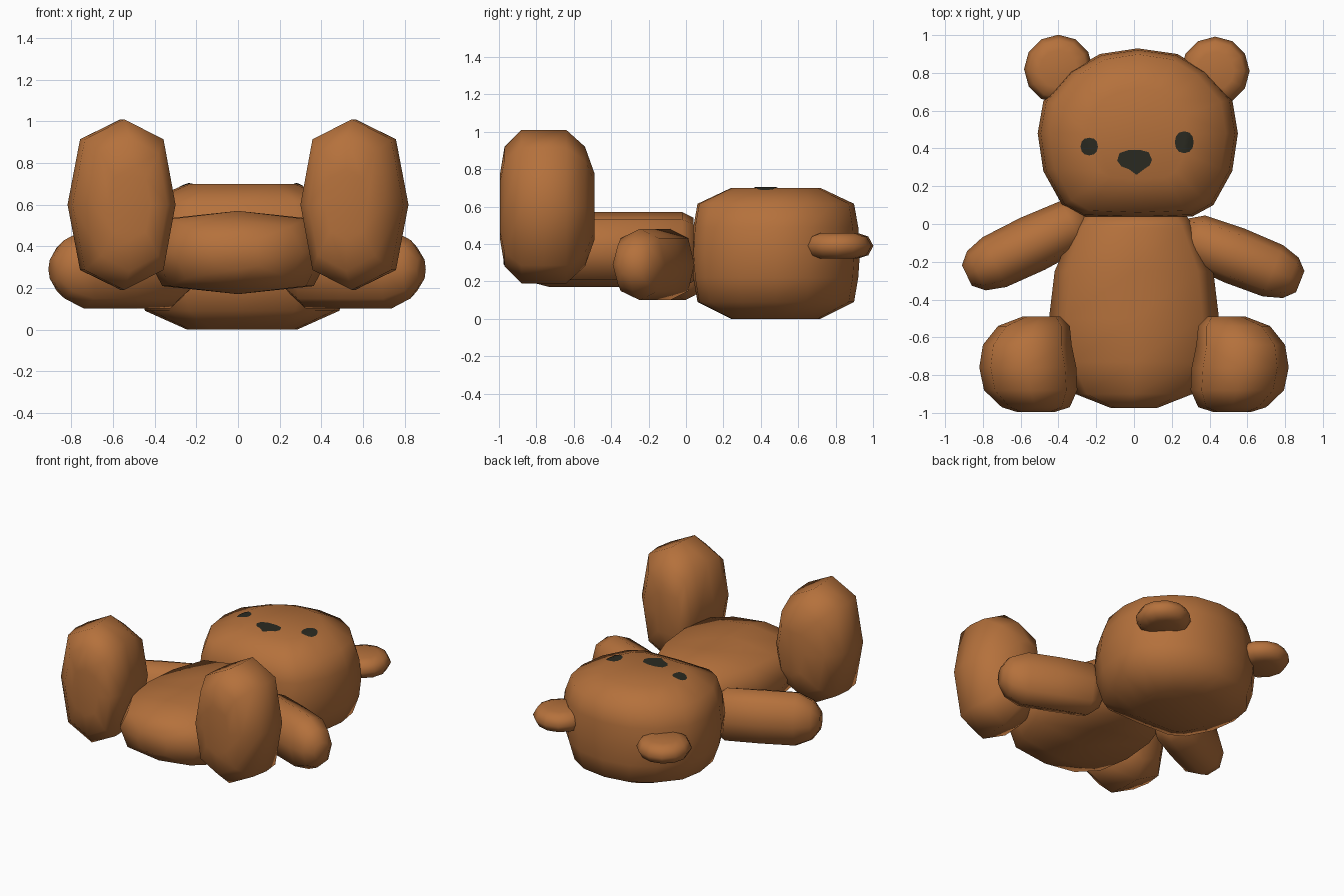
import bpy, bmesh, math
from mathutils import Vector
from mathutils.bvhtree import BVHTree

if "Cube" in bpy.data.objects:
    bpy.data.objects.remove(bpy.data.objects["Cube"])


def material(name, rgb):
    m = bpy.data.materials.new(name)
    m.diffuse_color = (*rgb, 1)
    m.use_nodes = True
    m.node_tree.nodes["Principled BSDF"].inputs["Base Color"].default_value = m.diffuse_color
    return m


BROWN = material("brown_fur", (0.46, 0.165, 0.045))
DARK = material("dark_features", (0.023, 0.023, 0.015))


def section(n, e):
    """Unit superellipse with n points; smaller e is boxier."""
    pts = []
    for i in range(n):
        a = 2 * math.pi * i / n
        c, s = round(math.cos(a), 6), round(math.sin(a), 6)
        pts.append((math.copysign(abs(c) ** e, c), math.copysign(abs(s) ** e, s)))
    return pts


def finish(name, bm, mat):
    bmesh.ops.recalc_face_normals(bm, faces=bm.faces)
    for f in bm.faces:
        f.smooth = True
    me = bpy.data.meshes.new(name)
    bm.to_mesh(me)
    bm.free()
    me.materials.append(mat)
    ob = bpy.data.objects.new(name, me)
    bpy.context.collection.objects.link(ob)
    return ob


def loft(name, rings, mat=BROWN):
    """Skin a list of equal-length point rings and cap both ends."""
    bm = bmesh.new()
    vs = [[bm.verts.new(p) for p in r] for r in rings]
    n = len(rings[0])
    for a, b in zip(vs, vs[1:]):
        for i in range(n):
            j = (i + 1) % n
            bm.faces.new((a[i], a[j], b[j], b[i]))
    bm.faces.new(vs[0])
    bm.faces.new(vs[-1])
    return finish(name, bm, mat)


# Head: rounded outline, layered from back to face
outline = [(0.02, .93), (-.18, .90), (-.34, .81), (-.48, .65), (-.51, .48), (-.48, .28),
           (-.38, .10), (-.27, .04), (0.02, .03), (.31, .04), (.42, .10), (.52, .28),
           (.55, .48), (.52, .66), (.38, .81), (.23, .90)]
layers = [(0, .50, .53), (.09, .88, .93), (.22, .97, .98), (.355, 1, 1),
          (.49, .97, .98), (.615, .88, .93), (.70, .50, .53)]
head = loft("head", [[(.02 + (x - .02) * sx, .48 + (y - .48) * sy, z) for x, y in outline]
                     for z, sx, sy in layers])

# Body: rings along y
body = [(.04, .28, .17, .37), (-.02, .32, .20, .37), (-.25, .42, .20, .37), (-.5, .45, .20, .37),
        (-.73, .405, .20, .37), (-.90, .31, .155, .37), (-.975, .12, .08, .37)]
loft("body", [[(w * u, y, zc + h * v) for u, v in section(8, .62)] for y, w, h, zc in body])

# Legs: upright soles, rings along y (y, centre x, half width, half height)
leg = [(-.995, .52, .10, .17), (-.97, .52, .18, .32), (-.88, .547, .247, .41), (-.76, .562, .257, .41),
       (-.64, .565, .235, .41), (-.54, .53, .19, .32), (-.49, .49, .10, .18)]
for side, s in (("left", -1), ("right", 1)):
    loft(side + "_leg", [[(s * (c + w * u), y, .60 + h * v) for u, v in section(8, .77)]
                         for y, c, w, h in leg])

# Arms: blunt capsules between two points (fraction, half width, half height)
arm = [(0, .09, .12), (.12, .14, .19), (.45, .152, .19), (.77, .146, .19), (.92, .115, .14), (1, .06, .06)]
for side, a, b in (("left", Vector((-.25, .033, .29)), Vector((-.885, -.272, .29))),
                   ("right", Vector((.25, -.055, .29)), Vector((.88, -.305, .29)))):
    d = (b - a).normalized()
    across = Vector((-d.y, d.x, 0))
    up = Vector((0, 0, 1))
    loft(side + "_arm", [[a.lerp(b, t) + across * (w * u) + up * (h * v) for u, v in section(8, .85)]
                         for t, w, h in arm])

# Ears: flattened discs
ear = [(-.068, .55), (-.05, .85), (0, 1), (.05, .85), (.068, .55)]
for side, cx, cy in (("left", -.40, .82), ("right", .43, .81)):
    loft(side + "_ear", [[(cx + .182 * k * u, cy + .182 * k * v, .39 + z) for u, v in section(12, 1)]
                         for z, k in ear])

# Eyes and nose: thin patches draped over the face
tree = BVHTree.FromPolygons([v.co for v in head.data.vertices],
                            [p.vertices for p in head.data.polygons])


def patch(name, cx, cy, shape):
    def drape(x, y):
        hit = tree.ray_cast(Vector((x, y, 2)), Vector((0, 0, -1)))[0]
        return Vector((x, y, hit.z + .004))
    bm = bmesh.new()
    mid = bm.verts.new(drape(cx, cy))
    rings = [[bm.verts.new(drape(cx + x * k, cy + y * k)) for x, y in shape]
             for k in (.25, .5, .75, 1)]
    n = len(shape)
    for i in range(n):
        j = (i + 1) % n
        bm.faces.new((mid, rings[0][i], rings[0][j]))
        for a, b in zip(rings, rings[1:]):
            bm.faces.new((a[i], b[i], b[j], a[j]))
    # patches face up out of the face
    ob = finish(name, bm, DARK)
    if ob.data.polygons[0].normal.z < 0:
        ob.data.flip_normals()


def oval(rx, ry):
    return [(rx * u, ry * v) for u, v in section(12, .9)]


patch("left_eye", -.237, .41, oval(.046, .047))
patch("right_eye", .266, .433, oval(.05, .058))
patch("nose", .003, .33, [(.092, .01), (.075, .05), (.03, .062), (-.03, .062), (-.08, .045),
                          (-.092, .005), (-.07, -.025), (-.03, -.04), (.01, -.07), (.05, -.04), (.08, -.02)])
